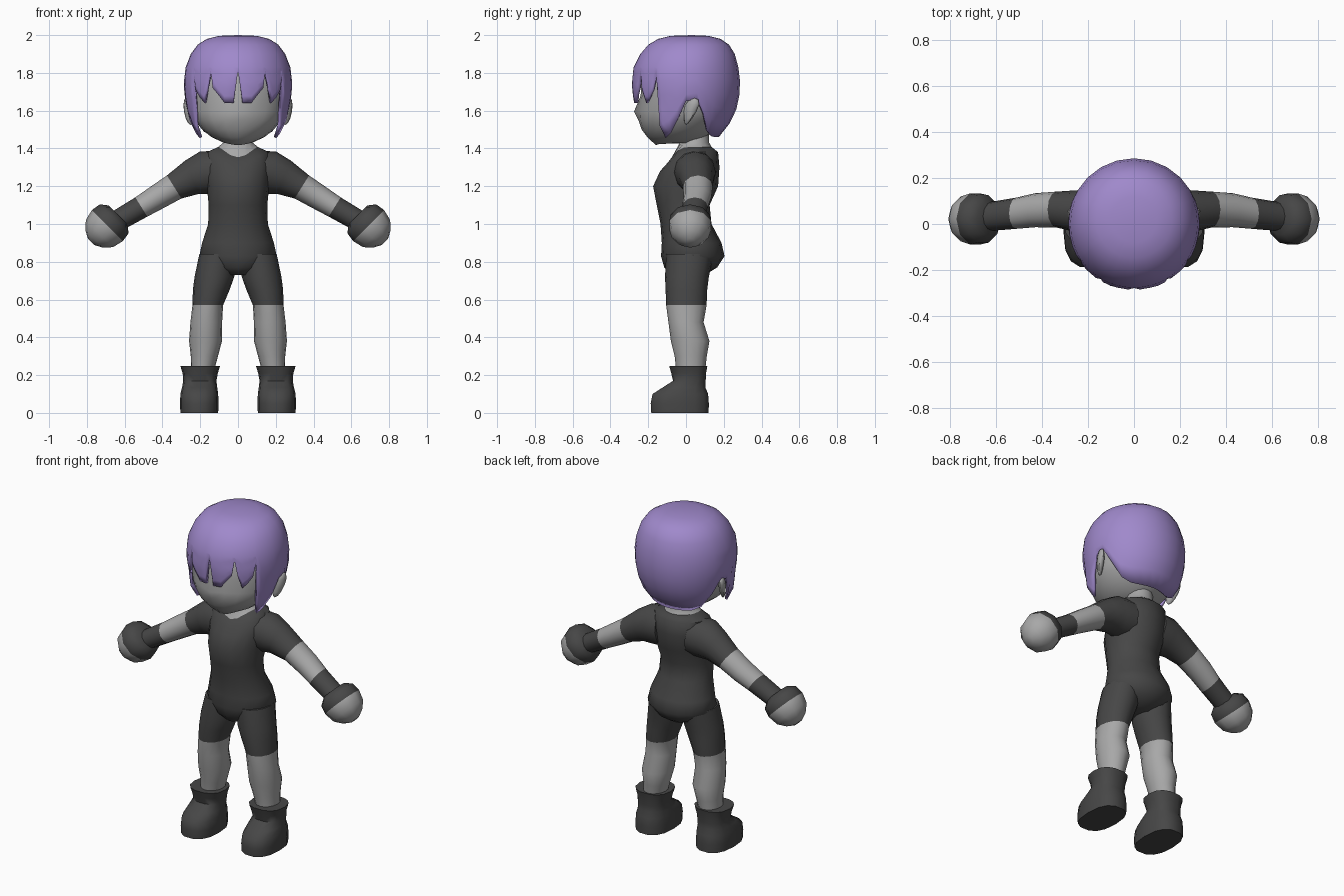
import bpy, bmesh
from math import sin, cos, radians, pi, copysign

cube = bpy.data.objects.get("Cube")
if cube:
    bpy.data.objects.remove(cube, do_unlink=True)


def material(name, rgb):
    m = bpy.data.materials.new(name)
    m.use_nodes = True
    m.diffuse_color = (*rgb, 1)
    m.node_tree.nodes["Principled BSDF"].inputs["Base Color"].default_value = (*rgb, 1)
    return m


SKIN = material("grey skin", (.39, .39, .39))
SUIT = material("dark suit", (.062, .062, .062))
HAIR = material("purple hair", (.35, .25, .6))


def finish(name, bm, mats, mirror=False, angle=55):
    bmesh.ops.recalc_face_normals(bm, faces=bm.faces)
    me = bpy.data.meshes.new(name)
    bm.to_mesh(me)
    bm.free()
    for m in mats:
        me.materials.append(m)
    ob = bpy.data.objects.new(name, me)
    bpy.context.collection.objects.link(ob)
    bpy.ops.object.select_all(action='DESELECT')
    ob.select_set(True)
    bpy.context.view_layer.objects.active = ob
    bpy.ops.object.shade_smooth_by_angle(angle=radians(angle))
    if mirror:
        ob.modifiers.new("Mirror", 'MIRROR').use_mirror_merge = False
    return ob


def loft(name, rings, mats, colour=lambda i: 0, n=16, square=1, mirror=False):
    """Skin elliptical rings (x, y, z, radius, depth, tilt in degrees, front dip)."""
    bm = bmesh.new()
    loops = []
    for r in rings:
        x, y, z, a, b, tilt, dip = (*r, 0, 0)[:7] if len(r) < 7 else r
        t = radians(tilt)
        loop = []
        for k in range(n):
            c, s = cos(2 * pi * k / n), sin(2 * pi * k / n)
            u = a * copysign(abs(c) ** square, c)
            v = b * copysign(abs(s) ** square, s)
            loop.append(bm.verts.new((x + u * cos(t), y + v,
                                      z + u * sin(t) - dip * max(0, -s) ** 3)))
        loops.append(loop)
    for i, (lo, hi) in enumerate(zip(loops, loops[1:])):
        for k in range(n):
            j = (k + 1) % n
            bm.faces.new((lo[k], lo[j], hi[j], hi[k])).material_index = colour(i)
    bm.faces.new(loops[0]).material_index = colour(0)
    bm.faces.new(loops[-1]).material_index = colour(len(rings) - 2)
    return finish(name, bm, mats, mirror)


# Torso with a V neckline, and the neck rising out of it
neckline = (0, .03, 1.408, .105, .105, 0, .055)
loft("torso", [
    (0, .01, .73, .06, .09), (0, .025, .77, .15, .14), (0, .036, .83, .205, .168),
    (0, .03, .9, .19, .158), (0, 0, 1, .158, .135), (0, -.015, 1.1, .155, .14),
    (0, -.002, 1.2, .165, .172), (0, .02, 1.3, .175, .157, 0, .02),
    (0, .035, 1.38, .165, .135, 0, .06), neckline], [SUIT])
loft("neck", [neckline, (0, .045, 1.43, .078, .078), (0, .05, 1.49, .07, .07)], [SKIN])

# Legs: short trousers above, bare shins below
loft("legs", [
    (.105, .02, .84, .1, .125), (.125, .005, .72, .105, .116), (.142, .002, .65, .097, .11),
    (.16, .002, .57, .081, .107), (.168, 0, .48, .084, .093), (.172, .022, .38, .087, .102),
    (.178, .025, .3, .072, .085), (.19, .025, .21, .06, .075)],
    [SUIT, SKIN], lambda i: int(i > 2), mirror=True)

# Boots
loft("boots", [
    (.205, -.032, 0, .1, .155), (.205, -.033, .05, .102, .157), (.205, -.03, .1, .1, .15),
    (.203, -.01, .135, .093, .115), (.202, .018, .17, .088, .088),
    (.2, .014, .21, .093, .094), (.2, .012, .248, .105, .103)],
    [SUIT], n=14, square=.8, mirror=True)

# Arms: sleeve, bare forearm, wrist band
loft("arms", [
    (.1, .045, 1.275, .115, .115, 85), (.18, .05, 1.27, .115, .108, 78),
    (.245, .055, 1.247, .095, .092, 68), (.338, .063, 1.196, .072, .078, 58),
    (.43, .06, 1.14, .066, .074, 58), (.512, .047, 1.09, .06, .068, 58),
    (.65, .03, 1.01, .056, .062, 55)],
    [SUIT, SKIN], lambda i: int(i in (3, 4)), n=12, mirror=True)

# Fists: dark cuff half towards the arm, bare half outwards
steps = [(-.09, .07), (-.06, .108), (-.01, .116), (.05, .102), (.09, .066), (.112, .025)]
loft("fists", [(.698 + s * .707, .022, .985 - s * .707, r, r, 45) for s, r in steps],
     [SUIT, SKIN], lambda i: int(i > 1), n=10, mirror=True)

# Head, with the middle front vertex pulled out as a small nose
head = loft("head", [
    (0, -.06, 1.43, .075, .1, 0, .012), (0, -.05, 1.46, .14, .155), (0, -.04, 1.5, .19, .195),
    (0, -.027, 1.55, .228, .225), (0, -.015, 1.595, .248, .235), (0, -.005, 1.68, .255, .235),
    (0, 0, 1.78, .25, .235), (0, .01, 1.88, .2, .19), (0, .01, 1.94, .1, .1)], [SKIN], n=20)
nose = min(head.data.vertices, key=lambda v: v.co.y + abs(v.co.z - 1.595) * 9)
nose.co.y -= .025

# Ears
bm = bmesh.new()
bmesh.ops.create_uvsphere(bm, u_segments=8, v_segments=6, radius=1)
for v in bm.verts:
    x, y, z = v.co
    wide = .034 + .016 * z
    v.co = (.262 + .022 * x + .012 * z + .012 * y, .022 + wide * y + .022 * z, 1.596 + .072 * z)
finish("ears", bm, [SKIN], mirror=True)

# Hair cap: fixed crown rows, then rows stretched down to a jagged hem
OUTLINE = [(2, 0), (1.996, .1), (1.98, .165), (1.95, .213), (1.9, .25), (1.83, .277),
           (1.74, .288), (1.66, .28), (1.6, .265), (1.52, .225), (1.45, .165)]
HEM = [(0, 1.81), (5, 1.64), (15, 1.64), (21, 1.68), (28, 1.72), (31, 1.81), (35, 1.71),
       (40, 1.64), (46, 1.67), (52, 1.71), (56, 1.79), (58, 1.52), (62, 1.455), (70, 1.48),
       (80, 1.55), (90, 1.65), (102, 1.66), (111, 1.58), (122, 1.49), (135, 1.465),
       (150, 1.46), (165, 1.46), (180, 1.46)]


def hair_radius(z, a):
    base = OUTLINE[-1][1]
    for (z0, r0), (z1, r1) in zip(OUTLINE, OUTLINE[1:]):
        if z0 >= z >= z1:
            base = r0 + (r1 - r0) * (z0 - z) / (z0 - z1)
            break
    return base + (1 + cos(a)) / 2 * max(0, 1.62 - z) * .5


bm = bmesh.new()
top = bm.verts.new((0, .03, 2))
columns = []
for angle, hem in HEM + [(360 - a, h) for a, h in HEM[-2:0:-1]]:
    a = radians(angle)
    heights = [z for z, r in OUTLINE[1:6]] + [1.83 + (hem - 1.83) * k / 5 for k in range(1, 6)]
    column = []
    for z in heights:
        r = hair_radius(z, a)
        shift = .02 * max(0, (z - 1.83) / .17)
        column.append(bm.verts.new((r * sin(a), shift - r * cos(a), z)))
    columns.append(column)
for left, right in zip(columns, columns[1:] + columns[:1]):
    bm.faces.new((top, left[0], right[0]))
    for k in range(len(left) - 1):
        bm.faces.new((left[k], left[k + 1], right[k + 1], right[k]))
hair = finish("hair", bm, [HAIR])
shell = hair.modifiers.new("Thickness", 'SOLIDIFY')
shell.thickness = .015
shell.offset = -1
